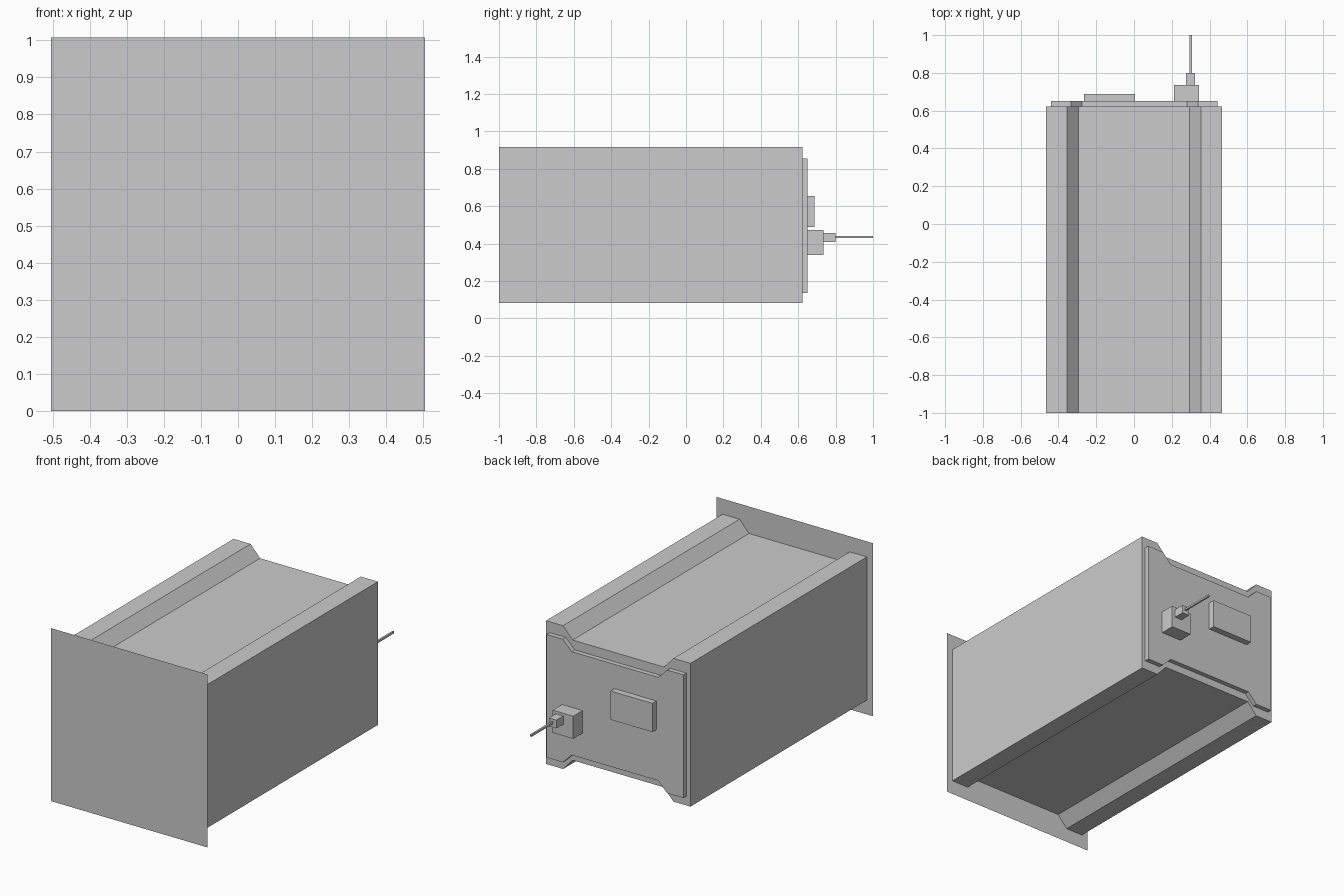
import bpy, bmesh

if "Cube" in bpy.data.objects:
    bpy.data.objects.remove(bpy.data.objects["Cube"])

grey = bpy.data.materials.new("light_grey")
grey.diffuse_color = (0.6, 0.6, 0.6, 1)
grey.use_nodes = True
grey.node_tree.nodes["Principled BSDF"].inputs["Base Color"].default_value = grey.diffuse_color


def finish(name, bm):
    bmesh.ops.recalc_face_normals(bm, faces=bm.faces)
    me = bpy.data.meshes.new(name)
    bm.to_mesh(me)
    bm.free()
    me.materials.append(grey)
    ob = bpy.data.objects.new(name, me)
    bpy.context.collection.objects.link(ob)
    return ob


def box(name, x0, x1, y0, y1, z0, z1):
    bm = bmesh.new()
    bmesh.ops.create_cube(bm, size=1)
    for v in bm.verts:
        v.co = ((x0 + x1) / 2 + v.co.x * (x1 - x0),
                (y0 + y1) / 2 + v.co.y * (y1 - y0),
                (z0 + z1) / 2 + v.co.z * (z1 - z0))
    return finish(name, bm)


# Quarter outline of the channelled casing (x, z about its centre), mirrored both ways
quarter = [(0.465, 0.417), (0.355, 0.417), (0.294, 0.35)]
top = quarter + [(-x, z) for x, z in reversed(quarter)]
outline = top + [(-x, -z) for x, z in top]


def casing(name, y0, y1, zc, sx=1, sz=1, xc=0):
    """Extrude the outline along y, open at y0 (always covered by its neighbour)."""
    bm = bmesh.new()
    a, b = [[bm.verts.new((xc + x * sx, y, zc + z * sz)) for x, z in outline]
            for y in (y0, y1)]
    n = len(outline)
    for i in range(n):
        j = (i + 1) % n
        bm.faces.new((a[i], a[j], b[j], b[i]))
    bm.faces.new(b)
    return finish(name, bm)


# Front panel: a thin sheet
bm = bmesh.new()
bm.faces.new([bm.verts.new((x, -1, z)) for x, z in
              ((-0.505, 0), (0.505, 0), (0.505, 1.007), (-0.505, 1.007))])
finish("front_panel", bm)

# Main casing and raised back plate
casing("casing", -1, 0.623, 0.5)
casing("back_plate", 0.623, 0.65, 0.495, 0.947, 0.86, 0.002)

# Fittings on the back
box("label_block", -0.264, 0.005, 0.65, 0.687, 0.488, 0.655)
box("socket", 0.211, 0.343, 0.65, 0.736, 0.34, 0.472)
box("plug", 0.275, 0.323, 0.736, 0.80, 0.408, 0.456)
box("cable", 0.295, 0.306, 0.80, 1.0, 0.43, 0.441)
